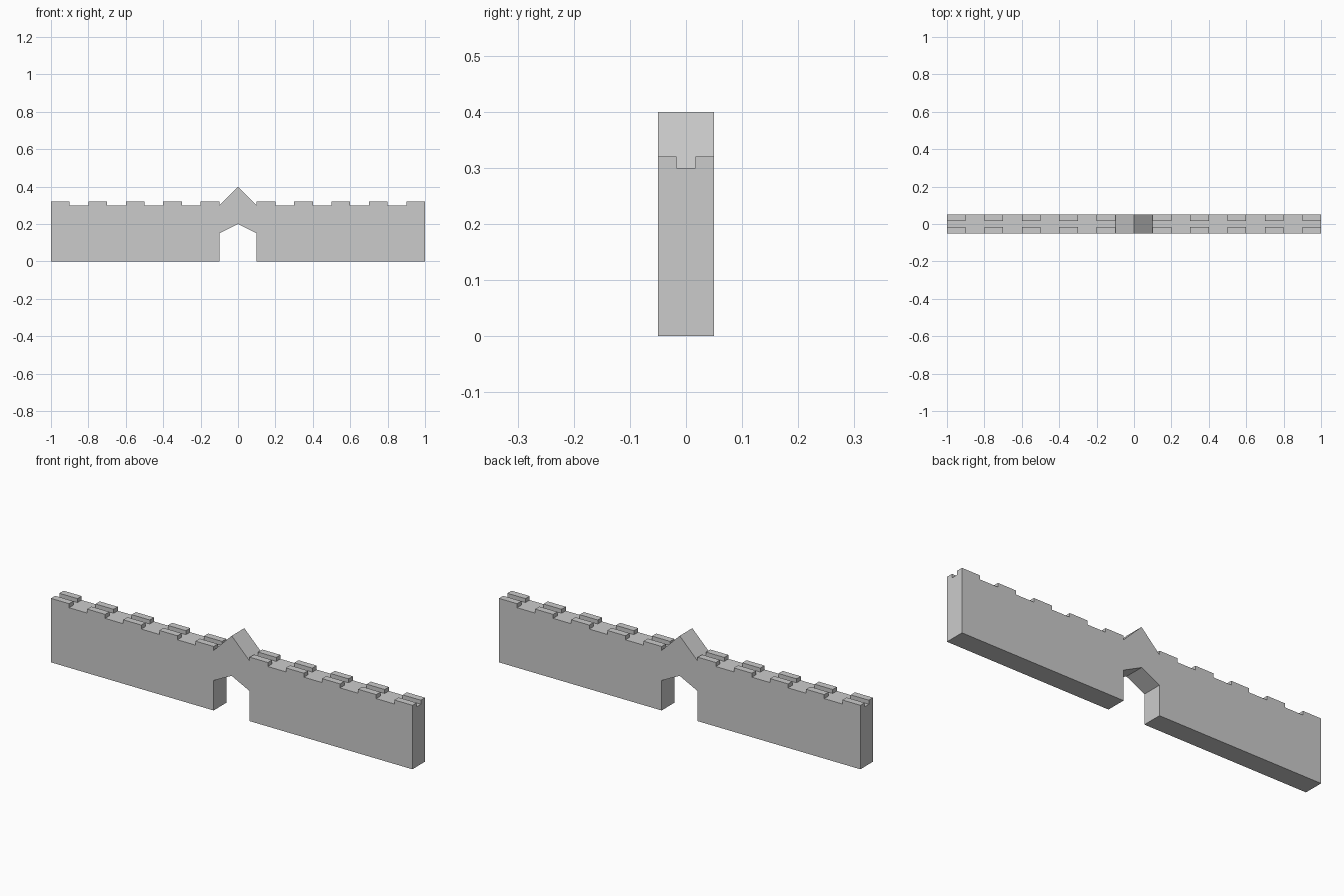
import bpy, bmesh
from mathutils import Vector

if "Cube" in bpy.data.objects:
    bpy.data.objects.remove(bpy.data.objects["Cube"])

HALF_DEPTH = 0.05
CHANNEL = HALF_DEPTH / 3      # half width of the walkway between the parapets
WALL_H, MERLON_H = 0.30, 0.02

# Half of the front outline: gate opening, wall end, stepped top points, gable peak
half = [(0.1, 0.15), (0.1, 0), (1, 0)]
half += [(i / 10, WALL_H) for i in range(10, 0, -1)]
outline = [(0, 0.2)] + half + [(0, 0.4)] + [(-x, z) for x, z in reversed(half)]

bm = bmesh.new()

# Sweep the outline through depth in three strips: parapet, walkway, parapet
ys = [-HALF_DEPTH, -CHANNEL, CHANNEL, HALF_DEPTH]
rings = [[bm.verts.new((x, y, z)) for x, z in outline] for y in ys]
n = len(outline)
for a, b in zip(rings, rings[1:]):
    for i in range(n):
        j = (i + 1) % n
        bm.faces.new((a[i], a[j], b[j], b[i]))
bm.faces.new(rings[0])
bm.faces.new(rings[-1])
bmesh.ops.recalc_face_normals(bm, faces=bm.faces[:])


def is_merlon(face):
    c = face.calc_center_median()
    on_top = abs(c.z - WALL_H) < 1e-4
    return on_top and abs(c.y) > CHANNEL and int(abs(c.x) * 10) % 2 == 1


# Raise every second parapet cell into a merlon
cells = [f for f in bm.faces if is_merlon(f)]
raised = bmesh.ops.extrude_discrete_faces(bm, faces=cells)["faces"]
bmesh.ops.translate(bm, vec=Vector((0, 0, MERLON_H)),
                    verts=list({v for f in raised for v in f.verts}))
bmesh.ops.recalc_face_normals(bm, faces=bm.faces[:])

mesh = bpy.data.meshes.new("gate_wall")
bm.to_mesh(mesh)
bm.free()
wall = bpy.data.objects.new("gate_wall", mesh)
bpy.context.collection.objects.link(wall)
